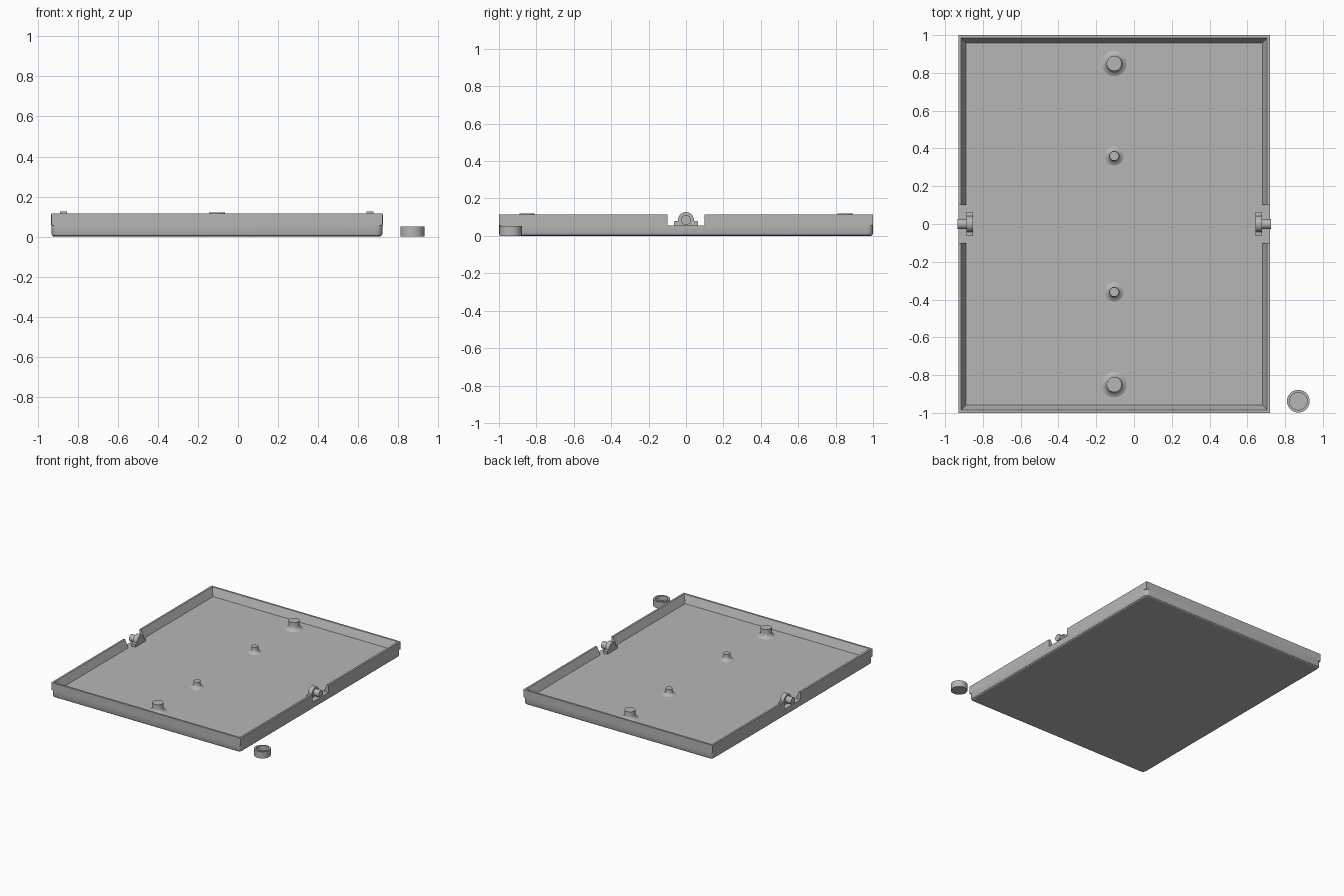
import bpy, bmesh, math

if "Cube" in bpy.data.objects:
    bpy.data.objects.remove(bpy.data.objects["Cube"])

CX, W, L = -0.105, 0.825, 1.0      # tray centre, half width, half length
FLOOR, RIM = 0.055, 0.115

grey = bpy.data.materials.new("light grey")
grey.diffuse_color = (0.47, 0.47, 0.47, 1)
grey.use_nodes = True
grey.node_tree.nodes["Principled BSDF"].inputs["Base Color"].default_value = grey.diffuse_color


def finish(name, bm, smooth=False):
    bmesh.ops.recalc_face_normals(bm, faces=bm.faces[:])
    me = bpy.data.meshes.new(name)
    bm.to_mesh(me)
    bm.free()
    me.materials.append(grey)
    ob = bpy.data.objects.new(name, me)
    bpy.context.collection.objects.link(ob)
    if smooth:
        bpy.context.view_layer.objects.active = ob
        ob.select_set(True)
        bpy.ops.object.shade_smooth_by_angle(angle=math.radians(30))
        ob.select_set(False)
    return ob


def loft(name, rings, smooth=False):
    """Skin a list of closed rings and cap both ends."""
    bm = bmesh.new()
    vs = [[bm.verts.new(p) for p in r] for r in rings]
    n = len(vs[0])
    for a, b in zip(vs, vs[1:]):
        for i in range(n):
            j = (i + 1) % n
            bm.faces.new((a[i], a[j], b[j], b[i]))
    bm.faces.new(vs[0][::-1])
    bm.faces.new(vs[-1])
    return finish(name, bm, smooth)


def turned(name, x, y, profile, n=40):
    """Round part from (radius, z) pairs."""
    return loft(name, [[(x + r * math.cos(2 * math.pi * i / n),
                         y + r * math.sin(2 * math.pi * i / n), z)
                        for i in range(n)] for r, z in profile], True)


def rounded_rect(inset, radius, z, steps=6):
    pts = []
    cx, cy = W - inset - radius, L - inset - radius
    for k, (sx, sy) in enumerate(((1, 1), (-1, 1), (-1, -1), (1, -1))):
        for i in range(steps + 1):
            a = math.pi / 2 * (k + i / steps)
            pts.append((CX + sx * cx + radius * math.cos(a),
                        sy * cy + radius * math.sin(a), z))
    return pts


# Base slab with rounded corners and a softened bottom edge
loft("base_slab", [rounded_rect(0.012, 0.018, 0), rounded_rect(0.004, 0.026, 0.005),
                   rounded_rect(0, 0.03, 0.014), rounded_rect(0, 0.03, FLOOR)], True)

# Tapered rim walls, two C shapes leaving a gap at each hinge
section = [(0, FLOOR), (0, RIM), (0.015, RIM), (0.041, FLOOR)]
for side, s in (("back", 1), ("front", -1)):
    rings = []
    for sx, corner in ((-1, False), (-1, True), (1, True), (1, False)):
        rings.append([(CX + sx * (W - d), s * ((L - d) if corner else 0.1), z)
                      for d, z in section])
    loft(side + "_rim_wall", rings)

# Posts with flared feet
for side, s in (("back", 1), ("front", -1)):
    turned(side + "_large_post", CX, s * 0.85,
           [(0.067, FLOOR), (0.053, 0.061), (0.043, 0.072), (0.04, 0.085), (0.04, 0.12)])
    turned(side + "_small_post", CX, s * 0.36,
           [(0.05, FLOOR), (0.037, 0.061), (0.028, 0.07), (0.025, 0.08), (0.025, 0.103)])

# Hinge brackets and pins on both long sides
PIN_Z = 0.085
bracket = [(-0.064, FLOOR), (0.064, FLOOR), (0.064, 0.078), (0.042, 0.08)]
bracket += [(0.042 * math.cos(math.pi * i / 20), PIN_Z + 0.042 * math.sin(math.pi * i / 20))
            for i in range(21)]
bracket += [(-0.042, 0.08), (-0.064, 0.078)]
for side, s in (("left", -1), ("right", 1)):
    loft(side + "_hinge_bracket", [[(CX + s * d, y, z) for y, z in bracket]
                                   for d in (0.747, 0.782)], True)
    loft(side + "_hinge_pin", [[(CX + s * d, 0.027 * math.cos(math.pi * i / 14),
                                 PIN_Z + 0.027 * math.sin(math.pi * i / 14))
                                for i in range(28)] for d in (0.76, 0.829)], True)

# Loose cap beside the tray, open at the top
turned("loose_cap", 0.87, -0.938,
       [(0.06, 0), (0.06, 0.052), (0.046, 0.052), (0.046, 0.015)])
